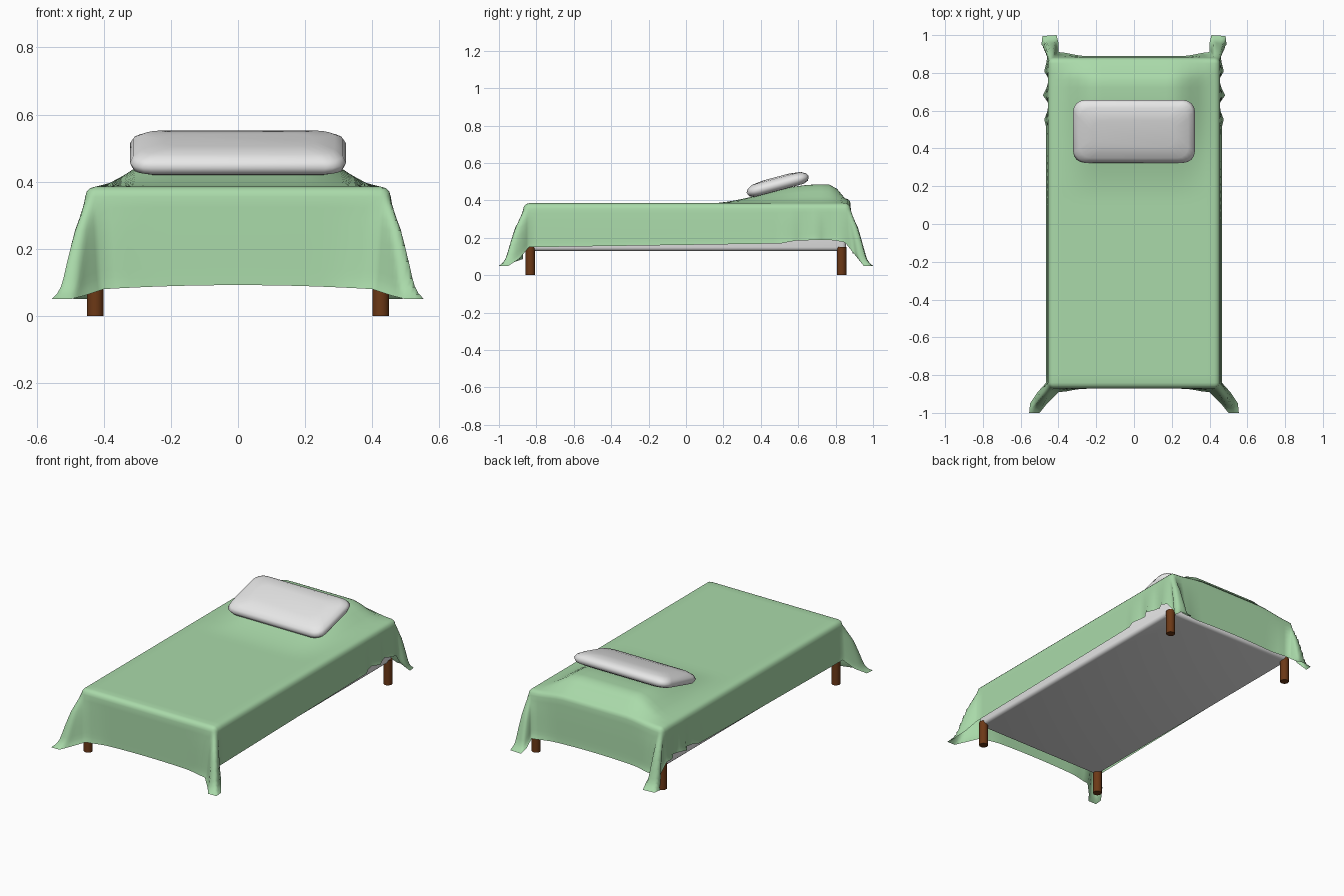
import bpy, bmesh, math
from mathutils import Vector, Matrix

if "Cube" in bpy.data.objects:
    bpy.data.objects.remove(bpy.data.objects["Cube"])


def material(name, rgb):
    m = bpy.data.materials.new(name)
    m.diffuse_color = (*rgb, 1)
    m.use_nodes = True
    m.node_tree.nodes["Principled BSDF"].inputs["Base Color"].default_value = m.diffuse_color
    return m


GREEN = material("blanket green", (0.40, 0.70, 0.40))
WHITE = material("linen white", (0.80, 0.80, 0.80))
BROWN = material("dark wood", (0.15, 0.04, 0.008))


def finish(bm, name, mat, angle=40):
    bmesh.ops.recalc_face_normals(bm, faces=bm.faces)
    me = bpy.data.meshes.new(name)
    bm.to_mesh(me)
    bm.free()
    ob = bpy.data.objects.new(name, me)
    bpy.context.collection.objects.link(ob)
    me.materials.append(mat)
    bpy.ops.object.select_all(action='DESELECT')
    ob.select_set(True)
    bpy.context.view_layer.objects.active = ob
    bpy.ops.object.shade_smooth_by_angle(angle=math.radians(angle))
    return ob


def smooth(a, b, v):
    t = min(1, max(0, (v - a) / (b - a)))
    return t * t * (3 - 2 * t)


def along(points, s):
    """Point at fraction s of an evenly spaced polyline."""
    f = s * (len(points) - 1)
    i = min(int(f), len(points) - 2)
    return Vector(points[i]).lerp(Vector(points[i + 1]), f - i)


# Mattress
bm = bmesh.new()
bmesh.ops.create_cube(bm, size=1, matrix=Matrix.Translation((0, 0, 0.25))
                      @ Matrix.Diagonal((0.88, 1.71, 0.24, 1)))
bmesh.ops.bevel(bm, geom=bm.edges[:], offset=0.02, segments=3, affect='EDGES', profile=0.5)
finish(bm, "mattress", WHITE, 60)

# Four round legs
for sx, xn in ((-1, "left"), (1, "right")):
    for sy, yn in ((-1, "front"), (1, "back")):
        bm = bmesh.new()
        bmesh.ops.create_cone(bm, cap_ends=True, segments=20, radius1=0.025, radius2=0.025,
                              depth=0.15, matrix=Matrix.Translation((sx * 0.425, sy * 0.832, 0.075)))
        finish(bm, f"{yn}_{xn}_leg", BROWN)

# Blanket: a cloth grid, flat on top, with K drop rings on every side
K, ARC, R = 12, 3, 0.03
NX, NY = 20, 40
X0, YF, YB = 0.425, -0.84, 0.85
FRONT_HEM = [(.40, -.89, .08), (.46, -.95, .06), (.50, -1, .05), (.555, -1, .05),
             (.55, -.95, .05), (.51, -.89, .09), (.465, -.84, .15)]
BACK_HEM = [(.40, .91, .11), (.40, .96, .07), (.41, 1, .05), (.485, .995, .05),
            (.49, .95, .05), (.455, .91, .10), (.465, .85, .175)]
FALL = [(0, 0), (.18, .19), (.33, .35), (.55, .52), (.8, .68), (.92, .78), (1, 1)]


def top_z(x, y):
    bump = smooth(.12, .70, y) * (1 - smooth(.77, .89, y)) * (1 - smooth(.20, .43, abs(x)))
    return 0.385 + 0.1 * bump


def cloth(i, j):
    cx = min(max(i, 0), NX)
    cy = min(max(j, 0), NY)
    kx, ky = abs(i - cx), abs(j - cy)
    x = -X0 + 2 * X0 * cx / NX
    y = YF + (YB - YF) * cy / NY
    k = max(kx, ky)
    base = Vector((x, y, top_z(x, y)))
    if k == 0:
        return base
    sx = -1 if i < NX / 2 else 1
    back = j > NY / 2
    sy = 1 if back else -1
    corner = BACK_HEM if back else FRONT_HEM
    # s runs from the end of the bed (0) round the corner to its side (1)
    if kx and ky:
        s = kx / (2 * k) if ky == k else 1 - ky / (2 * k)
        hem = along(corner, s)
        hem.x *= sx
    elif ky:
        s, w = 0, smooth(.28, X0, abs(x))
        e = corner[0]
        mid_y, mid_z = (.89, .125) if back else (-.872, .092)
        hem = Vector((x * e[0] / X0, mid_y + (e[1] - mid_y) * w,
                      mid_z + (e[2] - mid_z) * (x / X0) ** 2))
    else:
        s = 1
        t = cy / NY
        ripple = smooth(.5, .6, y) * (1 - smooth(.78, .85, y))
        hem = Vector((sx * (.465 + .018 * ripple * math.sin(y * 48)), y,
                      .15 + .025 * t + .015 * ripple))
    a = s * math.pi / 2
    out = Vector((sx * math.sin(a), sy * math.cos(a), 0))
    q = min(k, ARC) / ARC * math.pi / 2
    edge = base + out * R * math.sin(q) - Vector((0, 0, R * (1 - math.cos(q))))
    if k <= ARC:
        return edge
    f = along(FALL, (k - ARC) / (K - ARC))
    return Vector((edge.x + (hem.x - edge.x) * f.y, edge.y + (hem.y - edge.y) * f.y,
                   edge.z + (hem.z - edge.z) * f.x))


bm = bmesh.new()
grid = [[bm.verts.new(cloth(i, j)) for j in range(-K, NY + K + 1)] for i in range(-K, NX + K + 1)]
for a, b in zip(grid, grid[1:]):
    for n in range(len(a) - 1):
        bm.faces.new((a[n], b[n], b[n + 1], a[n + 1]))
ob = finish(bm, "blanket", GREEN, 180)
if ob.data.polygons[(NX // 2 + K) * (NY + 2 * K) + K + NY // 2].normal.z < 0:
    ob.data.flip_normals()

# Pillow: stacked rounded-rectangle rings, tilted to rest on the raised head end
bm = bmesh.new()
PROFILE = [(.10, -.033), (.035, -.032), (.01, -.022), (0, 0), (.01, .018), (.035, .033), (.10, .041)]
rings = []
for inset, z in PROFILE:
    ring = []
    for qx, qy, start in ((1, 1, 0), (-1, 1, 90), (-1, -1, 180), (1, -1, 270)):
        for n in range(5):
            a = math.radians(start + 22.5 * n)
            r = 0.06
            ring.append(bm.verts.new((qx * (.322 - inset - r) + r * math.cos(a),
                                      qy * (.172 - inset - r) + r * math.sin(a), z)))
    rings.append(ring)
for a, b in zip(rings, rings[1:]):
    for n in range(len(a)):
        m = (n + 1) % len(a)
        bm.faces.new((a[n], a[m], b[m], b[n]))
bm.faces.new(rings[0][::-1])
bm.faces.new(rings[-1])
bmesh.ops.transform(bm, verts=bm.verts, matrix=Matrix.Translation((0, .49, .485))
                    @ Matrix.Rotation(math.radians(15), 4, 'X'))
finish(bm, "pillow", WHITE, 180)
